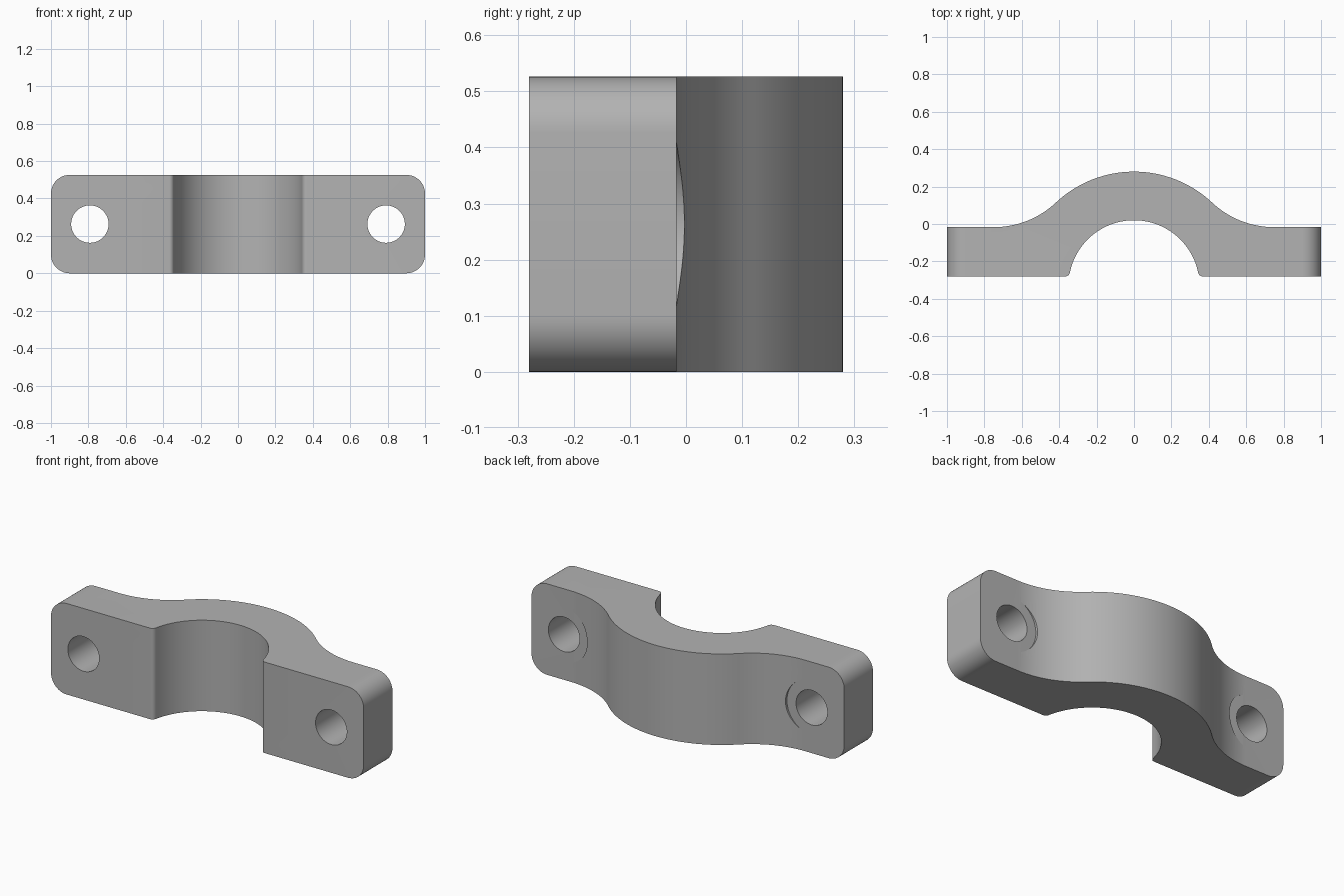
import bpy, bmesh, math
from mathutils import Matrix

cube = bpy.data.objects.get("Cube")
if cube:
    bpy.data.objects.remove(cube, do_unlink=True)

HEIGHT = 0.526
FRONT, PAD = -0.28, -0.017            # front face and back of the flat ears
CENTRE_Y, BORE, OUTER = -0.33, 0.35, 0.61
FILLET = 0.486                        # blend between arch and ear
LIP = 0.025                           # small rounding at the bore mouth
HOLE_X = 0.792


def arc(cx, cy, r, start, end, steps):
    return [(cx + r * math.cos(start + (end - start) * i / steps),
             cy + r * math.sin(start + (end - start) * i / steps))
            for i in range(steps + 1)]


# Right half of the outline, from the bore crown to the outer crown
lip_y = FRONT + LIP
lip_x = math.sqrt((BORE + LIP) ** 2 - (lip_y - CENTRE_Y) ** 2)
lip_a = math.atan2(lip_y - CENTRE_Y, lip_x)
fil_y = PAD + FILLET
fil_x = math.sqrt((OUTER + FILLET) ** 2 - (fil_y - CENTRE_Y) ** 2)
fil_a = math.atan2(fil_y - CENTRE_Y, fil_x)
half = arc(0, CENTRE_Y, BORE, math.pi / 2, lip_a, 28)
half += arc(lip_x, lip_y, LIP, math.pi + lip_a, 1.5 * math.pi, 6)[1:]
half += [(1, FRONT), (1, PAD)]
half += arc(fil_x, fil_y, FILLET, 1.5 * math.pi, math.pi + fil_a, 20)
half += arc(0, CENTRE_Y, OUTER, fil_a, math.pi / 2, 24)[1:]
outline = half + [(-x, y) for x, y in reversed(half[1:-1])]

# Extrude the clamp outline and round the ear corners
bm = bmesh.new()
base = bm.faces.new([bm.verts.new((x, y, 0)) for x, y in outline])
top = bmesh.ops.extrude_face_region(bm, geom=[base])["geom"]
bmesh.ops.translate(bm, vec=(0, 0, HEIGHT),
                    verts=[v for v in top if isinstance(v, bmesh.types.BMVert)])
bmesh.ops.recalc_face_normals(bm, faces=bm.faces[:])
corners = [e for e in bm.edges
           if all(abs(v.co.x) > 0.999 for v in e.verts)
           and abs(e.verts[0].co.z - e.verts[1].co.z) < 0.001]
bmesh.ops.bevel(bm, geom=corners, offset=0.1, segments=12, profile=0.5,
                affect='EDGES')
mesh = bpy.data.meshes.new("clamp_half")
bm.to_mesh(mesh)
bm.free()
clamp = bpy.data.objects.new("clamp_half", mesh)
bpy.context.collection.objects.link(clamp)

steel = bpy.data.materials.new("plain grey")
steel.use_nodes = True
grey = (0.45, 0.45, 0.45, 1)
steel.diffuse_color = grey
steel.node_tree.nodes["Principled BSDF"].inputs["Base Color"].default_value = grey
mesh.materials.append(steel)


def drill(x, radius, y0, y1):
    """Cut a round hole along y."""
    bpy.ops.mesh.primitive_cylinder_add(
        vertices=64, radius=radius, depth=y1 - y0,
        location=(x, (y0 + y1) / 2, HEIGHT / 2), rotation=(math.pi / 2, 0, 0))
    cutter = bpy.context.object
    cutter.name = "hole_cutter"
    cutter.hide_render = True
    cutter.data.materials.append(steel)
    bpy.ops.object.select_all(action='DESELECT')
    bpy.context.view_layer.objects.active = clamp
    clamp.select_set(True)
    mod = clamp.modifiers.new("hole", 'BOOLEAN')
    mod.operation = 'DIFFERENCE'
    mod.solver = 'EXACT'
    mod.object = cutter
    bpy.ops.object.modifier_apply(modifier=mod.name)
    bpy.data.objects.remove(cutter, do_unlink=True)


# Bolt holes, with shallow spot faces cut into the back blend
for side in (-1, 1):
    drill(side * HOLE_X, 0.158, PAD + 0.0003, 0.4)
    drill(side * HOLE_X, 0.1, -0.5, 0.5)

bpy.ops.object.shade_smooth_by_angle(angle=math.radians(30))
